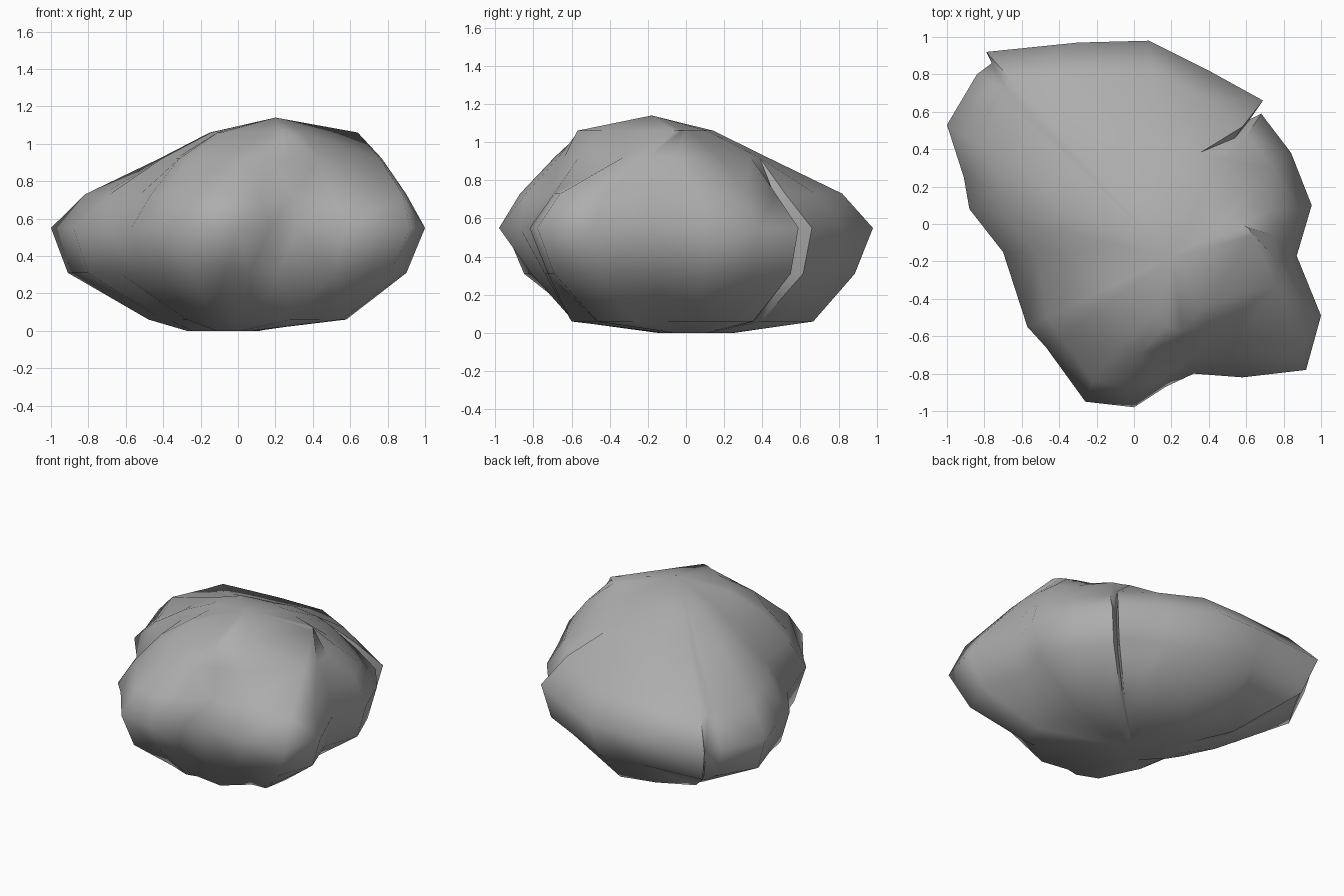
import bpy, bmesh, math

# Widest outline of the boulder, anticlockwise seen from above
outline = [(1.0, -.49), (.87, -.17), (.95, .10), (.84, .38), (.68, .59), (.62, .56),
           (.69, .66), (.40, .82), (.08, .98), (-.30, .97), (-.79, .92), (-.76, .86),
           (-.84, .80), (-1.0, .53), (-.91, .25), (-.88, .08), (-.70, -.15),
           (-.57, -.55), (-.47, -.66), (-.26, -.95), (0, -.98), (.17, -.87),
           (.32, -.80), (.58, -.82), (.92, -.78)]

# Each level: height, centre, shrink factor towards E, NE, N, NW, W, SW, S, SE
levels = [
    (0.00, (0, 0),      (.08, .17, .25, .27, .28, .20, .13, .08)),
    (0.06, (0, 0),      (.55, .60, .69, .52, .41, .48, .60, .60)),
    (0.31, (0, 0),      (.93, .93, .90, .91, .91, .90, .89, .88)),
    (0.55, (0, 0),      (1,) * 8),
    (0.73, (.2, -.18),  (.95, .85, .86, .87, .80, .91, .80, .80)),
    (0.92, (.2, -.18),  (.82, .62, .53, .48, .60, .72, .68, .56)),
    (1.06, (.2, -.18),  (.62, .38, .28, .27, .34, .45, .56, .34)),
]

# Front right ridge: (level, point) -> x, y
moved = {(4, 24): (.88, -.66), (5, 24): (.76, -.33), (6, 24): (.64, -.06),
         (4, 0): (.90, -.42), (5, 0): (.77, -.20), (6, 0): (.61, -.02),
         (5, 1): (.75, -.06), (6, 1): (.57, .00),
         (5, 2): (.73, .08), (6, 2): (.50, .03), (6, 3): (.41, .06)}
# Back right crack, fading out towards the crown
moved |= {(4, 4): (.60, .47), (4, 5): (.54, .46), (4, 6): (.58, .52),
          (5, 4): (.47, .34), (5, 5): (.41, .36), (5, 6): (.36, .385), (5, 7): (.27, .40),
          (6, 4): (.36, .08), (6, 5): (.33, .095), (6, 6): (.30, .11), (6, 7): (.24, .12)}
# Ledge across the front, and the hollow below it
moved |= {(4, 22): (.30, -.72), (5, 22): (.28, -.64), (6, 22): (.26, -.57),
          (4, 21): (.12, -.84), (5, 21): (.15, -.67), (6, 21): (.22, -.56),
          (4, 20): (-.06, -.87), (5, 20): (.03, -.69), (6, 20): (.18, -.54),
          (4, 19): (-.22, -.84), (5, 19): (-.08, -.66), (6, 19): (.11, -.49),
          (2, 22): (.22, -.74), (2, 21): (.06, -.75), (2, 20): (-.06, -.81),
          (1, 21): (.08, -.57), (1, 22): (.28, -.60), (1, 23): (.44, -.47)}


def factor(values, dx, dy):
    a = (math.atan2(dy, dx) / (math.pi / 4)) % 8
    i = int(a)
    t = a - i
    return values[i % 8] * (1 - t) + values[(i + 1) % 8] * t


# Loft the levels into one closed boulder; the back left notch closes higher up
bm = bmesh.new()
rings = []
for k, (z, (cx, cy), values) in enumerate(levels):
    ring = []
    for i, (x, y) in enumerate(outline):
        if i == 11 and k >= 4:
            x, y = -.815, .86
        f = factor(values, x - cx, y - cy)
        px, py = moved.get((k, i), (cx + (x - cx) * f, cy + (y - cy) * f))
        ring.append(bm.verts.new((px, py, z)))
    rings.append(ring)

n = len(outline)
for low, high in zip(rings, rings[1:]):
    for i in range(n):
        j = (i + 1) % n
        bm.faces.new((low[i], low[j], high[j], high[i]))
peak = bm.verts.new((.2, -.18, 1.14))
for i in range(n):
    bm.faces.new((rings[-1][i], rings[-1][(i + 1) % n], peak))
bm.faces.new(rings[0][::-1])
bmesh.ops.triangulate(bm, faces=bm.faces[:])
bmesh.ops.recalc_face_normals(bm, faces=bm.faces[:])

mesh = bpy.data.meshes.new("boulder")
bm.to_mesh(mesh)
bm.free()
boulder = bpy.data.objects.new("boulder", mesh)
bpy.context.collection.objects.link(boulder)

# Dull stone colour
stone = bpy.data.materials.new("stone")
stone.diffuse_color = (.42, .42, .42, 1)
mesh.materials.append(stone)

bpy.context.view_layer.objects.active = boulder
boulder.select_set(True)
bpy.ops.object.shade_smooth_by_angle(angle=math.radians(65))
